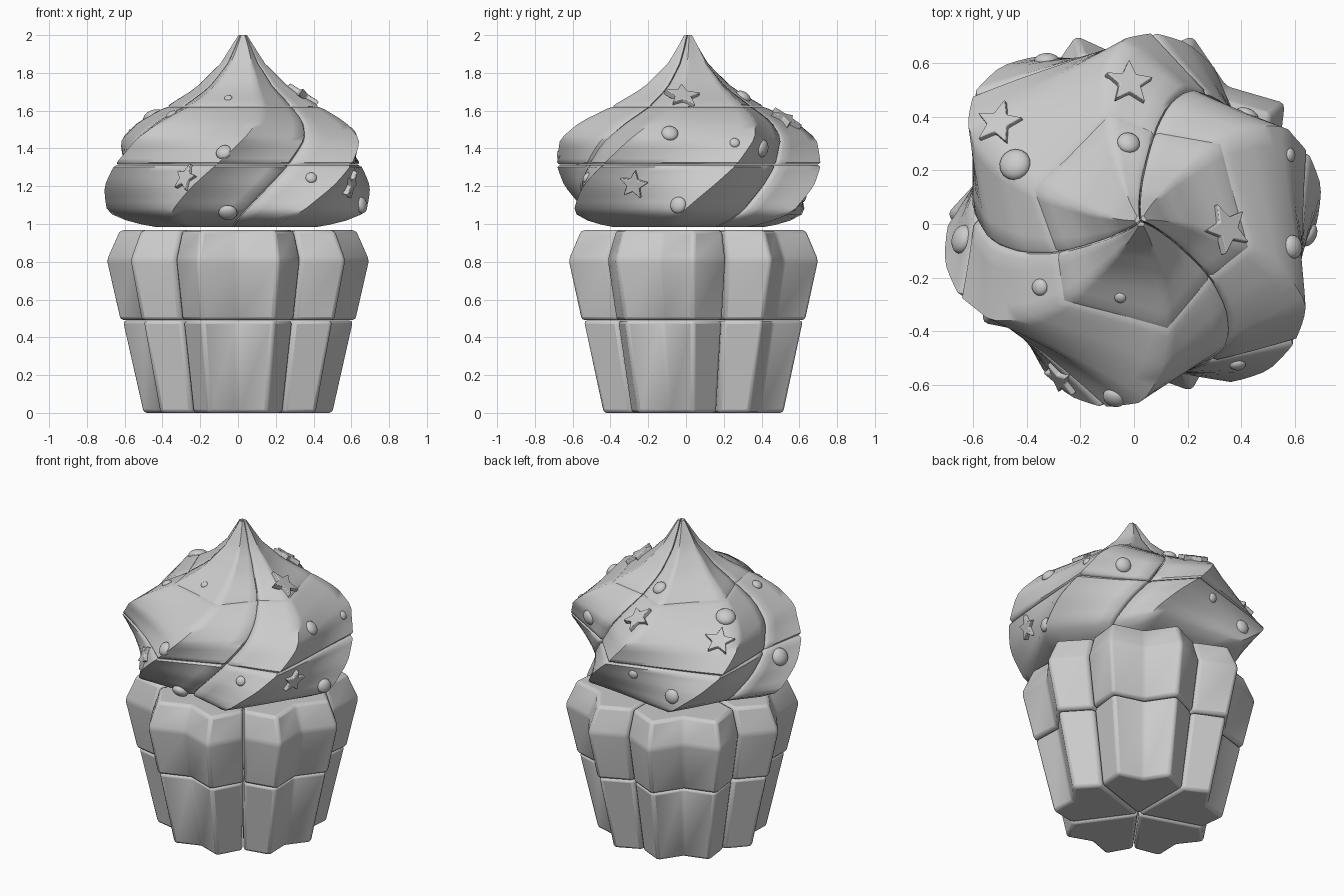
import bpy, bmesh, math
from mathutils import Vector

if "Cube" in bpy.data.objects:
    bpy.data.objects.remove(bpy.data.objects["Cube"])

grey = bpy.data.materials.new("plain_grey")
grey.use_nodes = True
grey.diffuse_color = (0.6, 0.6, 0.6, 1)
grey.node_tree.nodes["Principled BSDF"].inputs["Base Color"].default_value = (0.6, 0.6, 0.6, 1)


def finish(bm, name, bevel=0.0, smooth=40):
    bmesh.ops.recalc_face_normals(bm, faces=bm.faces)
    mesh = bpy.data.meshes.new(name)
    bm.to_mesh(mesh)
    bm.free()
    mesh.materials.append(grey)
    obj = bpy.data.objects.new(name, mesh)
    bpy.context.collection.objects.link(obj)
    if bevel:
        mod = obj.modifiers.new("soft_edges", "BEVEL")
        mod.width, mod.segments = bevel, 2
        mod.limit_method, mod.angle_limit = "ANGLE", math.radians(20)
    bpy.ops.object.select_all(action="DESELECT")
    obj.select_set(True)
    bpy.context.view_layer.objects.active = obj
    bpy.ops.object.shade_smooth_by_angle(angle=math.radians(smooth))


def polar(deg, r, z=0.0):
    a = math.radians(deg)
    return Vector((r * math.cos(a), r * math.sin(a), z))


def loft(rings):
    """Closed solid through matching rings of points."""
    bm = bmesh.new()
    loops = [[bm.verts.new(p) for p in ring] for ring in rings]
    n = len(loops[0])
    for a, b in zip(loops, loops[1:]):
        for i in range(n):
            j = (i + 1) % n
            bm.faces.new((a[i], a[j], b[j], b[i]))
    bm.faces.new(loops[0][::-1])
    bm.faces.new(loops[-1])
    return bm


# Cup: five wedges in two layers, each with two ridges
CUP = Vector((0, 0.04, 0))
GAP = 0.006
STAR = [(-36, 0.81), (-18, 1), (0, 0.84), (18, 1), (36, 0.81)]
LAYERS = {
    "cup_lower": [(0, 0.5), (0.489, 0.61)],
    "cup_upper": [(0.491, 0.622), (0.81, 0.695), (0.967, 0.625)],
}
for layer, profile in LAYERS.items():
    for k in range(5):
        mid = -90 + 72 * k
        shift = CUP + polar(mid, GAP)
        rings = [[shift + Vector((0, 0, z))] +
                 [shift + polar(mid + a, r * f, z) for a, f in STAR]
                 for z, r in profile]
        finish(loft(rings), f"{layer}_{k + 1}", bevel=0.018)

# Frosting: three twisted segments in three tiers
PROFILE = [(0.985, 0.43), (1.01, 0.55), (1.06, 0.67), (1.2, 0.72), (1.31, 0.72),
           (1.45, 0.68), (1.54, 0.575), (1.62, 0.42), (1.72, 0.25), (1.85, 0.115), (2.0, 0.02)]
TWIST = [(0.985, 27), (1.31, 58), (1.45, 69), (1.62, 81), (2.0, 98)]
STRETCH = [(1.4, 0.05), (1.62, 0)]
DRIFT = [(1.31, -0.008), (1.62, 0.025)]
LOBE = [(0, 0.81), (25, 1), (58, 0.87), (83, 1), (120, 0.81)]


def sample(table, z):
    for (z0, v0), (z1, v1) in zip(table, table[1:]):
        if z <= z1:
            return v0 + (v1 - v0) * max(0, z - z0) / (z1 - z0)
    return table[-1][1]


def axis(z):
    """Centre of the frosting, leaning slightly towards the tip."""
    return Vector((sample(DRIFT, z), 0.012, 0))


def lobe(u):
    """Radius factor at an angle from the seam: straight chords between ridges and valleys."""
    u %= 120
    for (a0, r0), (a1, r1) in zip(LOBE, LOBE[1:]):
        if u <= a1:
            span, t = math.radians(a1 - a0), math.radians(u - a0)
            return r0 * r1 * math.sin(span) / (r0 * math.sin(t) + r1 * math.sin(span - t))


def frosting_radius(deg, z):
    oval = 1 + sample(STRETCH, z) * math.cos(math.radians(2 * (deg + 38)))
    return sample(PROFILE, z) * oval * lobe(deg - sample(TWIST, z))


ANGLES = [0, 2, 8, 14, 20, 25, 30, 37, 44, 51, 58, 64, 70, 76, 83, 88, 94, 102, 110, 118, 120]
TIERS = [("frosting_bottom", 0.985, 1.313), ("frosting_middle", 1.315, 1.619),
         ("frosting_tip", 1.621, 2.0)]
for tier, z0, z1 in TIERS:
    steps = [i / 10 for i in range(11)]
    steps.insert(1, 0.035)
    steps.insert(-1, 0.965)
    for k in range(3):
        rings = []
        for s in steps:
            z = z0 + (z1 - z0) * s
            start = sample(TWIST, z) + 120 * k
            rim = 0.98 if s in (0, 1) else 1
            shift = axis(z) + polar(start + 60, 0.003)
            ring = [shift + Vector((0, 0, z))]
            for u in ANGLES:
                seam = 0.97 if u in (0, 120) else 1
                ring.append(shift + polar(start + u, frosting_radius(start + u, z) * rim * seam, z))
            rings.append(ring)
        finish(loft(rings), f"{tier}_{k + 1}", smooth=50)


# Toppings sit on the frosting, aligned to its surface
def surface(deg, z):
    return axis(z) + polar(deg, frosting_radius(deg, z), z)


def bearing(x, y, z):
    d = Vector((x, y, 0)) - axis(z)
    return math.degrees(math.atan2(d.y, d.x)), d.length


def seat(x, y, z=None):
    if z is None:
        z = 1.97
        deg, reach = bearing(x, y, z)
        while z > 1.2 and frosting_radius(deg, z) < reach:
            z -= 0.004
            deg, reach = bearing(x, y, z)
    deg, reach = bearing(x, y, z)
    across = surface(deg + 5, z) - surface(deg - 5, z)
    along = surface(deg, z + 0.03) - surface(deg, z - 0.03)
    return surface(deg, z), across.cross(along).normalized()


def orient(bm, point, normal):
    rot = normal.to_track_quat("Z", "Y").to_matrix().to_4x4()
    bm.transform(rot)
    bmesh.ops.translate(bm, verts=bm.verts, vec=point)


DROPS = [(-0.44, 0.22, None, 0.06), (-0.02, 0.3, None, 0.043), (-0.35, -0.235, None, 0.032),
         (-0.05, -0.27, None, 0.022), (0.59, -0.085, 1.48, 0.045), (0.44, 0.42, 1.4, 0.048),
         (0.565, 0.25, 1.43, 0.027), (-0.07, -0.605, 1.38, 0.043), (0.42, -0.57, 1.245, 0.03),
         (-0.06, -0.6, 1.06, 0.05), (0.64, -0.04, 1.1, 0.045), (-0.67, -0.06, 1.25, 0.055),
         (-0.3, 0.56, 1.16, 0.046), (-0.07, 0.65, 1.25, 0.03)]
for i, (x, y, z, size) in enumerate(DROPS):
    bm = bmesh.new()
    bmesh.ops.create_uvsphere(bm, u_segments=16, v_segments=10, radius=size)
    bmesh.ops.scale(bm, verts=bm.verts, vec=(1, 1, 0.6))
    orient(bm, *seat(x, y, z))
    finish(bm, f"sprinkle_drop_{i + 1}", smooth=60)

STARS = [(-0.02, 0.52, None, 0.095), (-0.5, 0.37, None, 0.095), (0.34, -0.02, None, 0.1),
         (-0.27, -0.57, 1.24, 0.08), (0.6, -0.28, 1.21, 0.08)]
for i, (x, y, z, size) in enumerate(STARS):
    rings = [[polar(80 + 36 * j, size * (0.45 if j % 2 else 1), h) for j in range(10)]
             for h in (-0.015, 0.024)]
    bm = loft(rings)
    orient(bm, *seat(x, y, z))
    finish(bm, f"sprinkle_star_{i + 1}", bevel=0.005)
